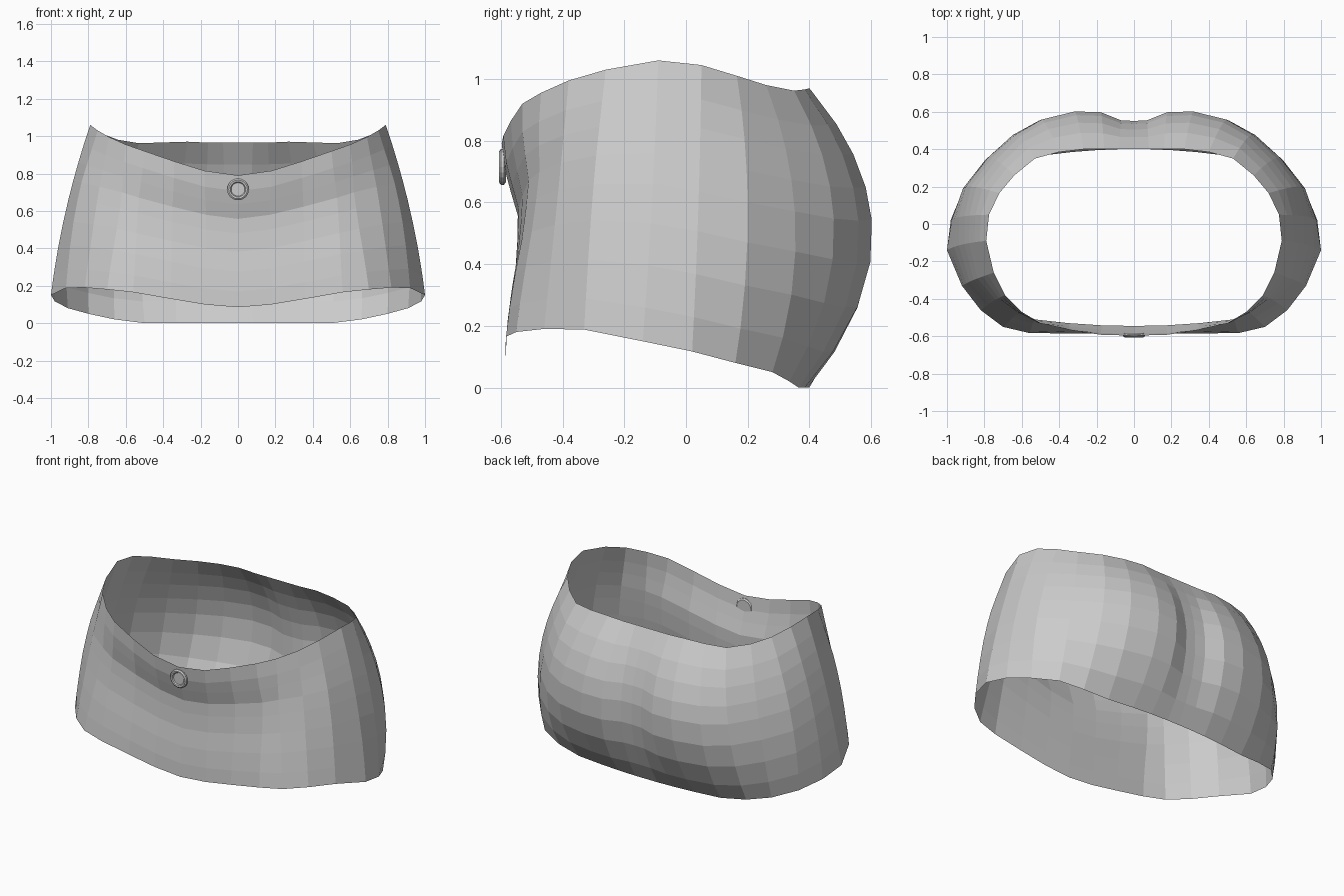
import bpy, math

if "Cube" in bpy.data.objects:
    bpy.data.objects.remove(bpy.data.objects["Cube"])

# Half outline, front centre -> right side -> back centre.
# Each column: bottom hem (x, y, z), mid-height (x, y), top rim (x, y, z)
COLS = [
    ((0, -.585, .085), (0, -.545), (0, -.597, .79)),
    ((.18, -.585, .10), (.17, -.542), (.18, -.592, .815)),
    ((.36, -.585, .13), (.35, -.53), (.34, -.567, .865)),
    ((.56, -.583, .165), (.53, -.51), (.50, -.53, .92)),
    ((.70, -.55, .18), (.62, -.475), (.60, -.47, .955)),
    ((.82, -.46, .19), (.75, -.41), (.69, -.38, .995)),
    ((.92, -.33, .188), (.86, -.30), (.75, -.26, 1.03)),
    ((1.0, -.14, .15), (.92, -.11), (.79, -.09, 1.06)),
    ((.98, .02, .117), (.92, .04), (.775, .05, 1.045)),
    ((.91, .16, .08), (.885, .20), (.72, .165, 1.01)),
    ((.80, .28, .05), (.77, .355), (.64, .26, .98)),
    ((.66, .335, .02), (.64, .48), (.53, .35, .962)),
    ((.50, .365, 0), (.50, .56), (.40, .385, .966)),
    ((.33, .385, 0), (.32, .604), (.27, .40, .97)),
    ((.20, .395, 0), (.18, .60), (.16, .40, .965)),
    ((.08, .40, 0), (.07, .557), (.08, .40, .965)),
    ((0, .40, 0), (0, .553), (0, .40, .965)),
]
LEVELS = [0, .12, .27, .42, .56, .67, .78, .88, 1]
FOLD = [0, .12, .4, .78, .95, 1, .55, .18, 0]      # front waist fold
FOLD_WEIGHT = [1, 1, 1, 1, 1, .6, .3]


def lerp(a, b, t):
    return a + (b - a) * t


def make_object(name, verts, faces):
    mesh = bpy.data.meshes.new(name)
    mesh.from_pydata(verts, [], faces)
    mesh.update()
    obj = bpy.data.objects.new(name, mesh)
    bpy.context.collection.objects.link(obj)
    return obj


# Garment: open single-layer tube, right half mirrored
verts, faces = [], []
n = len(LEVELS)
for j, (bot, mid, top) in enumerate(COLS):
    w = FOLD_WEIGHT[j] if j < len(FOLD_WEIGHT) else 0
    ref = .5 + .17 * w
    for t, fold in zip(LEVELS, FOLD):
        k = lerp(4 * t * (1 - t), fold, w)
        x, y = (lerp(bot[a], top[a], t) + (mid[a] - lerp(bot[a], top[a], ref)) * k
                for a in (0, 1))
        verts.append((x, y, lerp(bot[2], top[2], t)))
for j in range(len(COLS) - 1):
    for i in range(n - 1):
        a, b = j * n + i, (j + 1) * n + i
        faces.append((a, b, b + 1, a + 1))
skirt = make_object("skirt", verts, faces)
mirror = skirt.modifiers.new("mirror", 'MIRROR')
mirror.use_clip = True
mirror.merge_threshold = .001

# Button: lathed disc with a raised rim
PROFILE = [(.036, -.598), (.041, -.604), (.05, -.606), (.058, -.600),
           (.058, -.590), (.05, -.584)]
SIDES = 20
verts, faces = [], []
for r, y in PROFILE:
    for s in range(SIDES):
        a = 2 * math.pi * s / SIDES
        verts.append((r * math.cos(a), y, .715 + r * math.sin(a)))
for p in range(len(PROFILE) - 1):
    for s in range(SIDES):
        q = (s + 1) % SIDES
        faces.append((p * SIDES + s, (p + 1) * SIDES + s,
                      (p + 1) * SIDES + q, p * SIDES + q))
faces.append(tuple(range(SIDES)))
faces.append(tuple(reversed(range((len(PROFILE) - 1) * SIDES, len(PROFILE) * SIDES))))
make_object("button", verts, faces)
